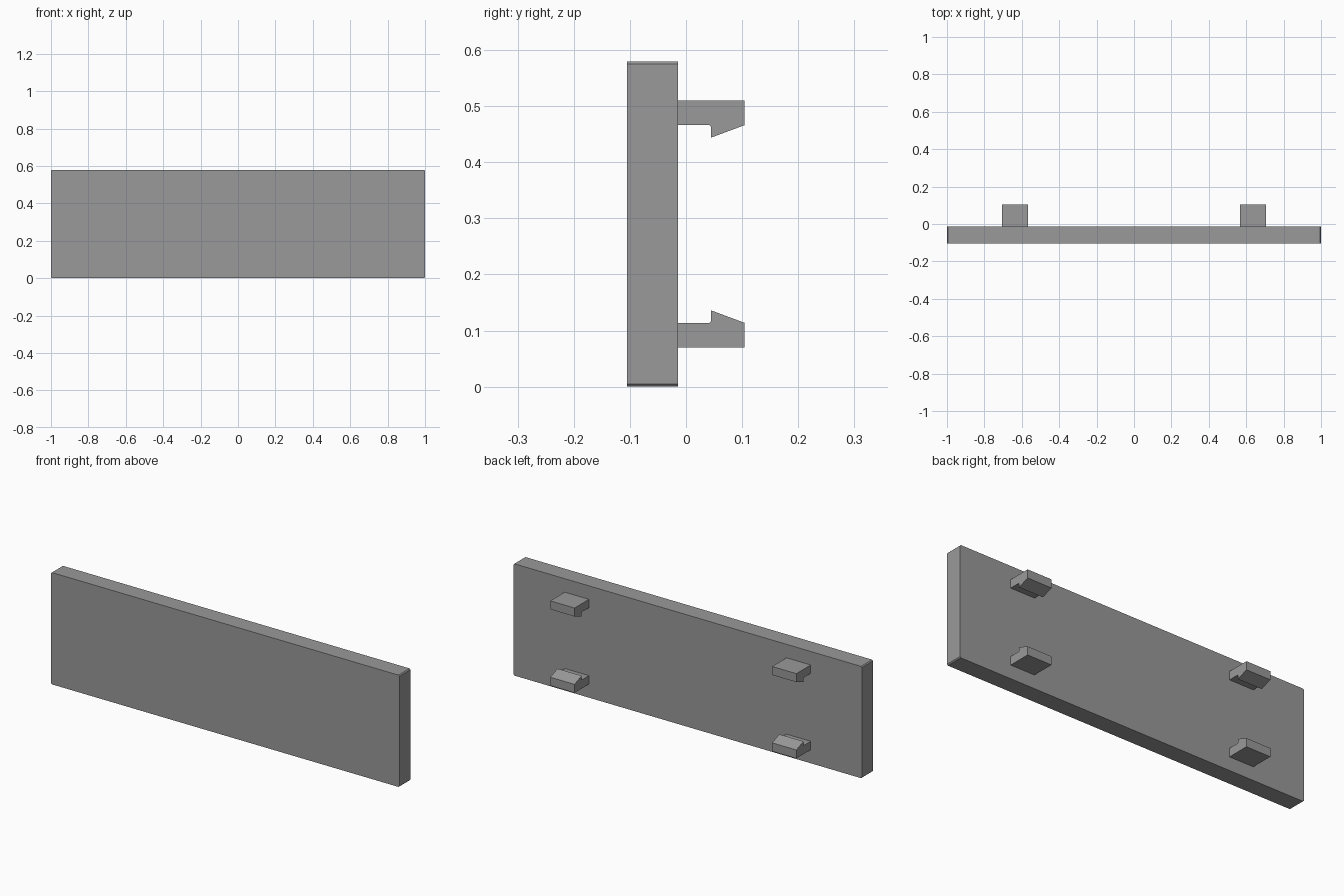
import bpy
import bmesh

if "Cube" in bpy.data.objects:
    bpy.data.objects.remove(bpy.data.objects["Cube"])

HEIGHT = 0.58
BACK = -0.014      # rear face of the panel

grey = bpy.data.materials.new("mid grey")
grey.diffuse_color = (0.32, 0.32, 0.32, 1)
grey.use_nodes = True
grey.node_tree.nodes["Principled BSDF"].inputs["Base Color"].default_value = grey.diffuse_color


def make_object(name, bm):
    bmesh.ops.recalc_face_normals(bm, faces=bm.faces)
    mesh = bpy.data.meshes.new(name)
    bm.to_mesh(mesh)
    bm.free()
    mesh.materials.append(grey)
    obj = bpy.data.objects.new(name, mesh)
    bpy.context.collection.objects.link(obj)
    return obj


def extrude(name, points, offset):
    """Extrude a closed outline along an offset vector."""
    bm = bmesh.new()
    face = bm.faces.new([bm.verts.new(p) for p in points])
    ext = bmesh.ops.extrude_face_region(bm, geom=[face])
    verts = [v for v in ext["geom"] if isinstance(v, bmesh.types.BMVert)]
    bmesh.ops.translate(bm, verts=verts, vec=offset)
    return make_object(name, bm)


# Flat panel with very slightly eased corners
c = 0.005
half = [(1 - c, 0), (1, c), (1, HEIGHT - c), (1 - c, HEIGHT)]
outline = half + [(-x, z) for x, z in reversed(half)]
extrude("panel", [(x, -0.105, z) for x, z in outline], (0, BACK + 0.105, 0))

# Hooked clips: upper profile (y, z), mirrored for the lower row
profile = [(BACK, 0.51), (0.104, 0.51), (0.104, 0.466), (0.045, 0.444),
           (0.045, 0.463), (0.042, 0.466), (BACK, 0.466)]
for side, x0 in (("left", -0.706), ("right", 0.567)):
    for row in ("upper", "lower"):
        pts = [(x0, y, z if row == "upper" else HEIGHT - z) for y, z in profile]
        extrude(f"{row}_{side}_clip", pts, (0.139, 0, 0))
